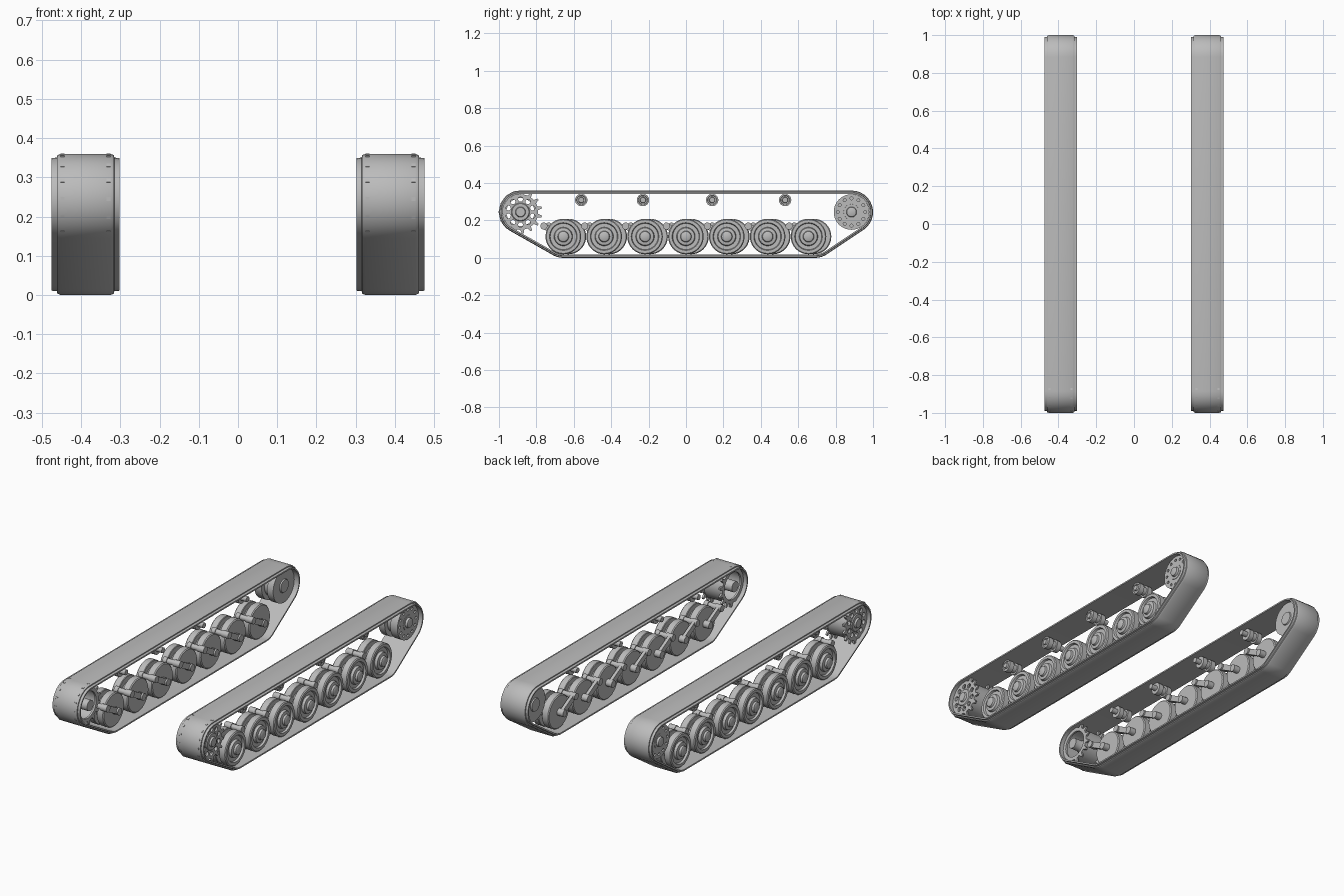
import bpy, bmesh
from math import pi, sin, cos, atan2
from mathutils import Vector

cube = bpy.data.objects.get("Cube")
if cube:
    bpy.data.objects.remove(cube)

GREY = (0.5, 0.5, 0.5, 1)
steel = bpy.data.materials.new("grey_steel")
steel.use_nodes = True
steel.diffuse_color = GREY
steel.node_tree.nodes["Principled BSDF"].inputs["Base Color"].default_value = GREY
scene = bpy.context.scene
made = []


def finish(name, bm, loc=(0, 0, 0), side=1):
    """Clean a bmesh, mirror it to the wanted side and place it as an object."""
    bmesh.ops.remove_doubles(bm, verts=bm.verts, dist=0.00005)
    for v in bm.verts:
        v.co.x *= side
    bmesh.ops.recalc_face_normals(bm, faces=bm.faces)
    mesh = bpy.data.meshes.new(name)
    bm.to_mesh(mesh)
    bm.free()
    mesh.materials.clear()
    mesh.materials.append(steel)
    ob = bpy.data.objects.new(name, mesh)
    ob.location = loc
    scene.collection.objects.link(ob)
    made.append(ob)


def lathe(name, profile, y, z, side, steps=40):
    """Turn an (x, radius) profile around an axle along x."""
    bm = bmesh.new()
    vs = [bm.verts.new((x, 0, r)) for x, r in profile]
    es = [bm.edges.new(pair) for pair in zip(vs, vs[1:])]
    bmesh.ops.spin(bm, geom=vs + es, cent=(0, 0, 0), axis=(1, 0, 0),
                   angle=2 * pi, steps=steps)
    finish(name, bm, (0, y, z), side)


def rounded_loop(centres, radius, n=12):
    """Outline of a belt of given radius around centres listed counterclockwise."""
    pts = []
    for i, c in enumerate(centres):
        before, after = centres[i - 1], centres[(i + 1) % len(centres)]
        a0 = atan2(c[1] - before[1], c[0] - before[0])
        a1 = atan2(after[1] - c[1], after[0] - c[0])
        turn = (a1 - a0) % (2 * pi)
        for k in range(n + 1):
            a = a0 - pi / 2 + turn * k / n
            pts.append((c[0] + radius * cos(a), c[1] + radius * sin(a)))
    return pts


def circle(r, n=20, cy=0, cz=0):
    return [(cy + r * cos(2 * pi * k / n), cz + r * sin(2 * pi * k / n)) for k in range(n)]


def hole_ring(count, ring, r, phase=0):
    return [circle(r, 14, ring * cos(phase + 2 * pi * k / count),
                   ring * sin(phase + 2 * pi * k / count)) for k in range(count)]


def plate(name, outlines, x0, x1, y, z, side):
    """Flat plate from a (y, z) outline and its holes, x0 to x1 thick."""
    cu = bpy.data.curves.new(name, "CURVE")
    cu.dimensions = "2D"
    cu.fill_mode = "BOTH"
    cu.extrude = (x1 - x0) / 2
    for pts in outlines:
        sp = cu.splines.new("POLY")
        sp.points.add(len(pts) - 1)
        for p, (u, v) in zip(sp.points, pts):
            p.co = (u, v, 0, 1)
        sp.use_cyclic_u = True
    tmp = bpy.data.objects.new(name + "_outline", cu)
    scene.collection.objects.link(tmp)
    dg = bpy.context.evaluated_depsgraph_get()
    mesh = bpy.data.meshes.new_from_object(tmp.evaluated_get(dg))
    bm = bmesh.new()
    bm.from_mesh(mesh)
    bpy.data.objects.remove(tmp)
    bpy.data.meshes.remove(mesh)
    for v in bm.verts:
        u, w, t = v.co
        v.co = Vector(((x0 + x1) / 2 + t, u, w))
    finish(name, bm, (0, y, z), side)


def gear(teeth, root, tip):
    """Toothed outline with one tooth pointing forward."""
    pts = []
    step = 2 * pi / teeth
    for k in range(teeth):
        for frac, r in ((-0.5, root), (-0.26, root), (-0.1, tip), (0.1, tip), (0.26, root)):
            a = pi + (k + frac) * step
            pts.append((r * cos(a), r * sin(a)))
    return pts


# Layout shared by both sides
MID = 0.3885
END_Y, END_Z = 0.885, 0.245
BELT = [(-0.655, 0.115), (0.69, 0.115), (END_Y, END_Z), (-END_Y, END_Z)]
ROLLERS = (-0.56, -0.23, 0.14, 0.53)

# Half sections: (x, radius)
belt_half = [(0.0865, 0.096), (0.0865, 0.104), (0.073, 0.1055), (0.0725, 0.111), (0.064, 0.115)]
belt_section = belt_half + [(-x, r) for x, r in reversed(belt_half)]
road_wheel = [(0.34, 0), (0.34, 0.09), (0.345, 0.095), (0.38, 0.095), (0.383, 0.092),
              (0.383, 0.065), (0.405, 0.065), (0.405, 0.092), (0.408, 0.095),
              (0.442, 0.095), (0.447, 0.09), (0.447, 0.074), (0.436, 0.07),
              (0.436, 0.05), (0.45, 0.046), (0.453, 0.03), (0.464, 0.027),
              (0.468, 0.02), (0.468, 0)]
roller = [(0.31, 0), (0.31, 0.015), (0.345, 0.015), (0.345, 0.033), (0.373, 0.033),
          (0.373, 0.023), (0.4, 0.023), (0.4, 0.033), (0.43, 0.033), (0.43, 0.025),
          (0.426, 0.023), (0.426, 0.016), (0.436, 0.014), (0.436, 0)]
idler = [(0.325, 0), (0.325, 0.035), (0.332, 0.038), (0.332, 0.095), (0.37, 0.095),
         (0.37, 0.07), (0.405, 0.07), (0.405, 0.095), (0.44, 0.095), (0.44, 0)]
idler_hub = [(0.435, 0), (0.435, 0.045), (0.452, 0.042), (0.452, 0.028), (0.464, 0.025),
             (0.467, 0.018), (0.467, 0)]
sprocket_hub = [(0.31, 0), (0.31, 0.03), (0.36, 0.03), (0.4, 0.05), (0.452, 0.05),
                (0.458, 0.045), (0.458, 0.028), (0.468, 0.024), (0.468, 0)]
sprocket_drum = [(0.335, 0.083), (0.335, 0.092), (0.445, 0.092), (0.445, 0.083), (0.335, 0.083)]

for side, word in ((1, "left"), (-1, "right")):
    # Track belt
    bm = bmesh.new()
    rows = [[bm.verts.new((MID + x, y, z)) for y, z in rounded_loop(BELT, r)]
            for x, r in belt_section]
    for i, row in enumerate(rows):
        prev = rows[i - 1]
        for j in range(len(row)):
            bm.faces.new((prev[j - 1], prev[j], row[j], row[j - 1]))
    finish(word + "_track_belt", bm, side=side)

    # Road wheels on trailing swing arms, staggered between sides
    shift = 0 if side > 0 else 0.027
    for i in range(7):
        y, z = -0.656 + 0.2185 * i + shift, 0.114
        tag = f"{word}_{i + 1}"
        lathe("road_wheel_" + tag, road_wheel, y, z, side)
        pivot = (-0.104, 0.056)
        plate("swing_arm_" + tag, [rounded_loop([(0, 0), pivot], 0.016)],
              0.312, 0.33, y, z, side)
        lathe("wheel_axle_" + tag, [(0.303, 0), (0.303, 0.02), (0.341, 0.02), (0.341, 0)],
              y, z, side, 20)
        lathe("arm_pivot_" + tag, [(0.303, 0), (0.303, 0.019), (0.345, 0.019), (0.345, 0.015),
              (0.385, 0.015), (0.385, 0.019), (0.41, 0.019), (0.41, 0)],
              y + pivot[0], z + pivot[1], side, 20)

    # Return rollers
    for i, y in enumerate(ROLLERS):
        lathe(f"return_roller_{word}_{i + 1}", roller, y, 0.309, side, 28)

    # Rear idler with a drilled cover
    lathe(word + "_idler_wheel", idler, END_Y, END_Z, side)
    plate(word + "_idler_cover", [circle(0.095, 40)] + hole_ring(12, 0.073, 0.008),
          0.44, 0.45, END_Y, END_Z, side)
    lathe(word + "_idler_hub", idler_hub, END_Y, END_Z, side)

    # Front drive sprocket: drilled outer gear, open inner gear, drum and hub
    teeth = gear(15, 0.095, 0.1165)
    plate(word + "_outer_gear", [teeth] + hole_ring(10, 0.068, 0.013, pi / 10),
          0.442, 0.453, -END_Y, END_Z, side)
    plate(word + "_inner_gear", [teeth, circle(0.075, 32)], 0.325, 0.336, -END_Y, END_Z, side)
    lathe(word + "_sprocket_drum", sprocket_drum, -END_Y, END_Z, side)
    lathe(word + "_sprocket_hub", sprocket_hub, -END_Y, END_Z, side)

# Smooth round surfaces, keep edges sharp
bpy.ops.object.select_all(action="DESELECT")
for ob in made:
    ob.select_set(True)
bpy.context.view_layer.objects.active = made[0]
bpy.ops.object.shade_smooth_by_angle(angle=pi / 6)
